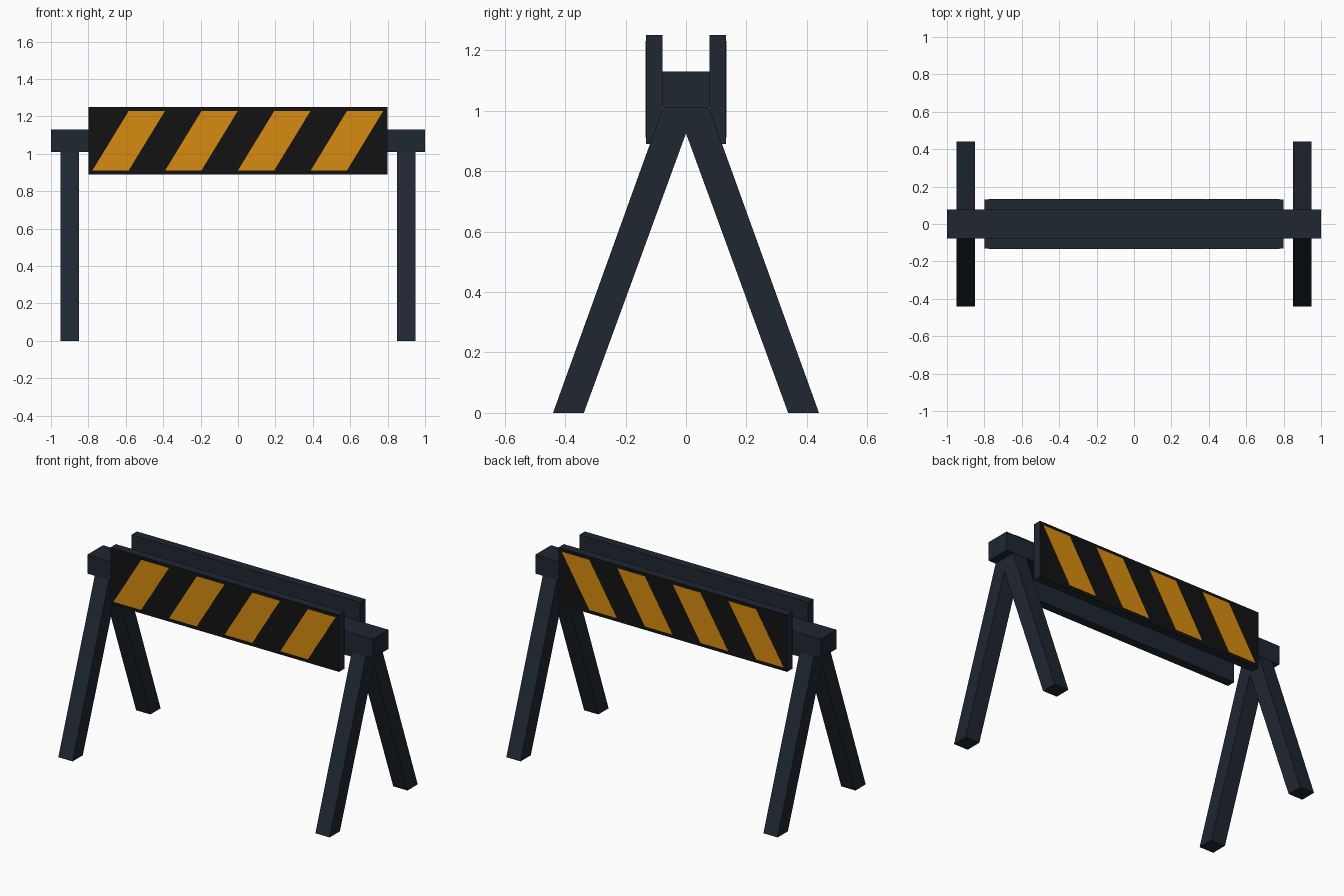
import bpy, bmesh

if "Cube" in bpy.data.objects:
    bpy.data.objects.remove(bpy.data.objects["Cube"])


def material(name, r, g, b):
    m = bpy.data.materials.new(name)
    m.diffuse_color = (r, g, b, 1)
    m.use_nodes = True
    m.node_tree.nodes["Principled BSDF"].inputs["Base Color"].default_value = m.diffuse_color
    return m


SLATE = material("slate", 0.013, 0.020, 0.031)
BLACK = material("black", 0.006, 0.006, 0.006)
ORANGE = material("orange", 0.68, 0.26, 0.005)


def prism(name, profile, axis, lo, hi, mats, face_sign=0):
    """Extrude a 2D profile along x (y,z points) or y (x,z points).
    face_sign picks the y-facing side that gets the second material."""
    bm = bmesh.new()

    def ring(d):
        return [bm.verts.new((d, a, z) if axis == "x" else (a, d, z)) for a, z in profile]

    r0, r1 = ring(lo), ring(hi)
    bm.faces.new(r0)
    bm.faces.new(r1)
    n = len(profile)
    for i in range(n):
        j = (i + 1) % n
        bm.faces.new((r0[i], r0[j], r1[j], r1[i]))
    bmesh.ops.recalc_face_normals(bm, faces=bm.faces)
    bm.normal_update()
    if face_sign:
        for f in bm.faces:
            if f.normal.y * face_sign > 0.9:
                f.material_index = 1
    me = bpy.data.meshes.new(name)
    bm.to_mesh(me)
    bm.free()
    for m in mats:
        me.materials.append(m)
    ob = bpy.data.objects.new(name, me)
    bpy.context.collection.objects.link(ob)
    return ob


def rect(a0, a1, z0, z1):
    return [(a0, z0), (a1, z0), (a1, z1), (a0, z1)]


# Horizontal beam
prism("cross_beam", rect(-0.078, 0.078, 1.01, 1.13), "x", -1, 1, [SLATE])

# A-shaped leg frames under each end
legs = [(-0.44, 0), (-0.338, 0), (0, 0.925), (0.338, 0), (0.44, 0),
        (0.076, 1.01), (-0.076, 1.01)]
for side, x in (("left", -0.9), ("right", 0.9)):
    prism(f"{side}_leg_frame", legs, "x", x - 0.05, x + 0.05, [SLATE])

# Warning boards with a black outer face and slanted stripes
for side, s in (("front", -1), ("back", 1)):
    prism(f"{side}_board", rect(-0.8, 0.8, 0.89, 1.25), "y",
          s * 0.078, s * 0.132, [SLATE, BLACK], s)
    for i in range(4):
        x = -0.778 + i * 0.389
        stripe = [(x, 0.912), (x + 0.194, 0.912), (x + 0.388, 1.23), (x + 0.194, 1.23)]
        prism(f"{side}_stripe_{i + 1}", stripe, "y", s * 0.131, s * 0.1335, [ORANGE])
